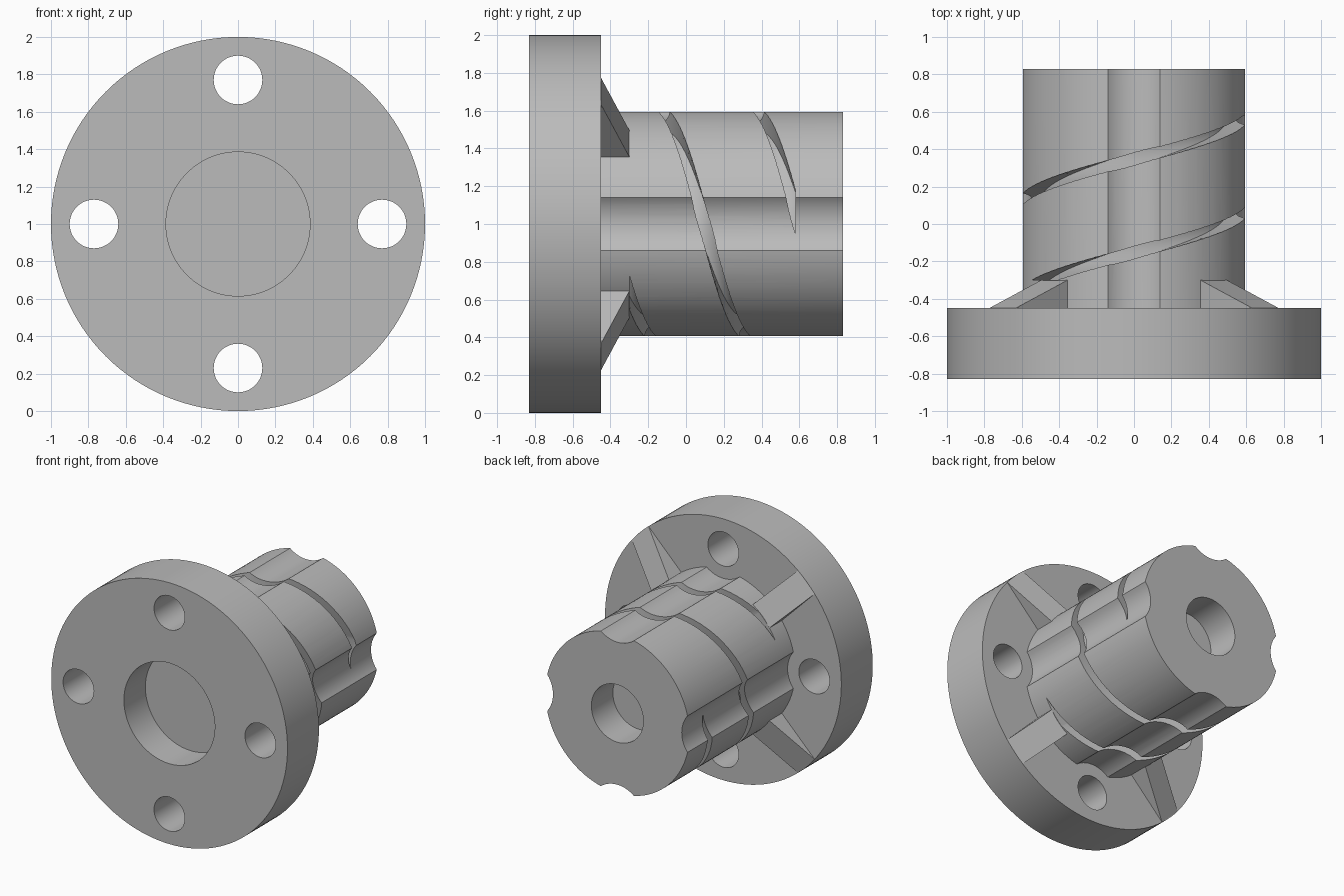
import bpy, bmesh, math
from mathutils import Vector

cube = bpy.data.objects.get("Cube")
if cube:
    bpy.data.objects.remove(cube, do_unlink=True)

AXIS_Z = 1.0
FLANGE_FRONT, FLANGE_BACK, BOSS_BACK = -0.83, -0.45, 0.83
BOSS_R = 0.61

grey = bpy.data.materials.new("plain_grey")
grey.use_nodes = True
grey.diffuse_color = (0.5, 0.5, 0.5, 1)
grey.node_tree.nodes["Principled BSDF"].inputs["Base Color"].default_value = (0.5, 0.5, 0.5, 1)


def polar(r, a, y, side=0.0):
    """Point at radius r, angle a from the top towards +x, shifted sideways."""
    s, c = math.sin(a), math.cos(a)
    return Vector((r * s + side * c, y, AXIS_Z + r * c - side * s))


def loft(name, rings):
    """Solid skinned through equal rings of points, capped at both ends."""
    bm = bmesh.new()
    loops = [[bm.verts.new(p) for p in ring] for ring in rings]
    n = len(loops[0])
    for a, b in zip(loops, loops[1:]):
        for i in range(n):
            j = (i + 1) % n
            bm.faces.new((a[i], a[j], b[j], b[i]))
    bm.faces.new(loops[0])
    bm.faces.new(loops[-1])
    bmesh.ops.recalc_face_normals(bm, faces=bm.faces)
    mesh = bpy.data.meshes.new(name)
    bm.to_mesh(mesh)
    bm.free()
    obj = bpy.data.objects.new(name, mesh)
    bpy.context.collection.objects.link(obj)
    mesh.materials.append(grey)
    return obj


def rod(name, radius, y0, y1, offset=0.0, angle=0.0, sides=48):
    """Cylinder along y, its centre moved out from the main axis."""
    c = polar(offset, angle, 0)
    ring = [(c.x + radius * math.cos(t), c.z + radius * math.sin(t))
            for t in (math.tau * i / sides for i in range(sides))]
    return loft(name, [[(x, y, z) for x, z in ring] for y in (y0, y1)])


def select(obj):
    bpy.ops.object.select_all(action='DESELECT')
    obj.select_set(True)
    bpy.context.view_layer.objects.active = obj


def cut(obj, cutters):
    for cutter in cutters:
        cutter.hide_render = True
        mod = obj.modifiers.new("cut", 'BOOLEAN')
        mod.operation, mod.solver, mod.object = 'DIFFERENCE', 'EXACT', cutter
        select(obj)
        bpy.ops.object.modifier_apply(modifier=mod.name)
        bpy.data.objects.remove(cutter, do_unlink=True)


def smooth(obj):
    select(obj)
    bpy.ops.object.shade_smooth_by_angle(angle=math.radians(25))


quarters = [i * math.pi / 2 for i in range(4)]

# Flange with front recess and four bolt holes
flange = rod("flange", 1.0, FLANGE_FRONT, FLANGE_BACK, sides=128)
cut(flange, [rod("recess_cutter", 0.385, -1, FLANGE_FRONT + 0.26, sides=96)]
    + [rod("bolt_cutter", 0.13, -1, 0, 0.77, a) for a in quarters])
smooth(flange)


# Spiral slot cutter, a box section twisted along the axis
def spiral(start_angle, y0=-0.30, y1=0.58, lead=1.0, steps=72):
    rings = []
    for i in range(steps + 1):
        y = y0 + (y1 - y0) * i / steps
        a = start_angle + math.tau * (y - y0) / lead
        rings.append([polar(r, a, y, s) for r, s in
                      ((0.48, -0.115), (0.75, -0.115), (0.75, 0.115), (0.48, 0.115))])
    return loft("spiral_cutter", rings)


# Boss with bolt clearance channels, rear blind hole and two spiral slots
boss = rod("boss", BOSS_R, FLANGE_BACK - 0.02, BOSS_BACK, sides=128)
cut(boss, [rod("channel_cutter", 0.225, -0.6, 1, 0.77, a, 64) for a in quarters]
    + [rod("rear_hole_cutter", 0.22, BOSS_BACK - 0.26, 1, sides=64)]
    + [spiral(math.radians(a)) for a in (-53, 127)])
smooth(boss)

# Four diagonal wedge ribs
for i, q in enumerate(quarters):
    a = q + math.pi / 4
    profile = ((0.5, FLANGE_BACK - 0.01), (0.99, FLANGE_BACK - 0.01),
               (0.995, FLANGE_BACK), (0.602, -0.30), (0.5, -0.30))
    loft(f"rib_{i + 1}", [[polar(r, a, y, s) for r, y in profile] for s in (-0.1, 0.1)])
